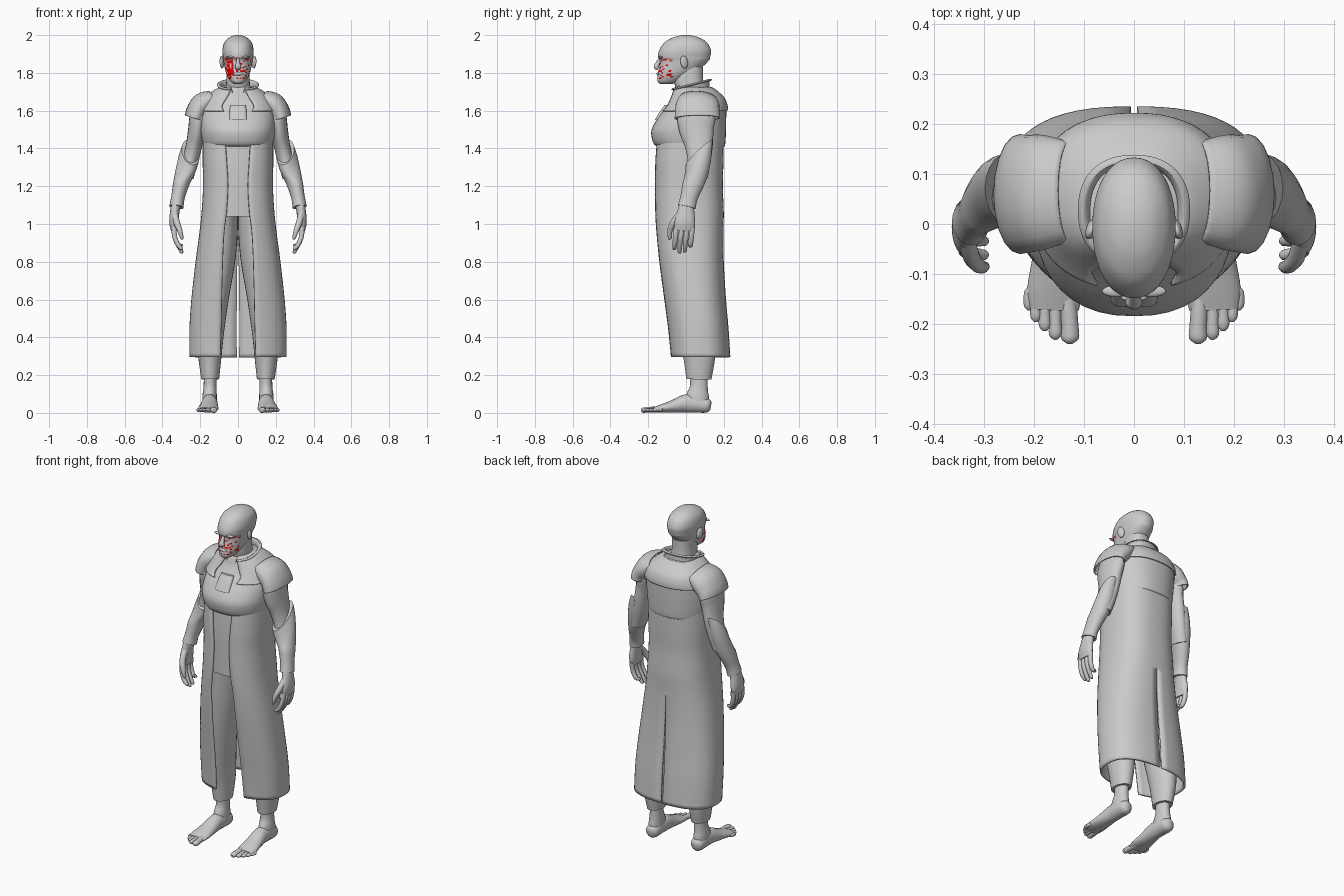
import bpy, math, random
from mathutils import Vector

random.seed(4)

def dense(rows, n):
    """Catmull-Rom interpolation through rows of numbers."""
    rows = [Vector(r) for r in rows]
    out = []
    for i in range(len(rows) - 1):
        a, b, c, d = rows[max(i - 1, 0)], rows[i], rows[i + 1], rows[min(i + 2, len(rows) - 1)]
        for k in range(n):
            t = k / n
            out.append(0.5 * (2 * b + (c - a) * t + (2 * a - 5 * b + 4 * c - d) * t ** 2
                              + (3 * b - a - 3 * c + d) * t ** 3))
    return out + [rows[-1]]

def spow(v, e):
    return math.copysign(abs(v) ** e, v)

def make(name, rings, closed, caps, mirror=False, thick=0.0):
    """Skin a list of point rings into a smooth mesh object."""
    s = len(rings[0])
    verts = [p for r in rings for p in r]
    faces = []
    for i in range(len(rings) - 1):
        for j in range(s if closed else s - 1):
            k = (j + 1) % s
            faces.append((i * s + j, i * s + k, (i + 1) * s + k, (i + 1) * s + j))
    if caps:
        faces.append(tuple(reversed(range(s))))
        faces.append(tuple(range(len(verts) - s, len(verts))))
    me = bpy.data.meshes.new(name)
    me.from_pydata(verts, [], faces)
    ob = bpy.data.objects.new(name, me)
    bpy.context.collection.objects.link(ob)
    bpy.ops.object.select_all(action='DESELECT')
    ob.select_set(True)
    bpy.context.view_layer.objects.active = ob
    bpy.ops.object.mode_set(mode='EDIT')
    bpy.ops.mesh.select_all(action='SELECT')
    bpy.ops.mesh.normals_make_consistent(inside=False)
    bpy.ops.object.mode_set(mode='OBJECT')
    bpy.ops.object.shade_smooth_by_angle(angle=math.radians(40))
    if mirror:
        ob.modifiers.new("Mirror", 'MIRROR').use_clip = True
    if thick:
        ob.modifiers.new("Solidify", 'SOLIDIFY').thickness = thick
    return ob

def loft(name, rows, p=2.3, n=4, seg=40, caps=True):
    """Closed horizontal rings: z, half width, front y, back y."""
    rings = []
    for z, rx, yf, yb in dense(rows, n):
        ang = [2 * math.pi * j / seg for j in range(seg)]
        rings.append([(rx * spow(math.sin(a), 2 / p),
                       (yf + yb) / 2 - (yb - yf) / 2 * spow(math.cos(a), 2 / p), z) for a in ang])
    return make(name, rings, True, caps)

def shell(name, rows, p=2.3, n=4, seg=24, thick=0.012):
    """Mirrored half rings: z, half width, front y, back y, front gap, back gap."""
    rings = []
    for z, rx, yf, yb, gf, gb in dense(rows, n):
        a0, a1 = (math.asin(min(1, max(g, 0) / rx) ** (p / 2)) for g in (gf, gb))
        ang = [a0 + (math.pi - a0 - a1) * j / seg for j in range(seg + 1)]
        rings.append([(rx * max(math.sin(a), 0) ** (2 / p),
                       (yf + yb) / 2 - (yb - yf) / 2 * spow(math.cos(a), 2 / p), z) for a in ang])
    return make(name, rings, False, False, True, thick)

def tube(name, rows, n=4, seg=20, caps=True, thick=0.0, mirror=True):
    """Elliptical tube along a path: x, y, z, side radius, depth radius."""
    pts = dense(rows, n)
    rings = []
    for i, q in enumerate(pts):
        t = (pts[min(i + 1, len(pts) - 1)] - pts[max(i - 1, 0)])
        t = Vector(t[:3]).normalized()
        u = Vector((1, 0, 0))
        u = (u - t * u.dot(t)).normalized()
        v = t.cross(u)
        rings.append([Vector(q[:3]) + u * q[3] * math.cos(a) + v * q[4] * math.sin(a)
                      for a in (2 * math.pi * j / seg for j in range(seg))])
    return make(name, rings, True, caps, mirror, thick)

def ball(name, loc, scale, rot=(0, 0, 0)):
    bpy.ops.mesh.primitive_uv_sphere_add(segments=16, ring_count=10, location=loc, rotation=rot)
    ob = bpy.context.object
    ob.name, ob.scale = name, scale
    bpy.ops.object.shade_smooth()

# Head, with red markings on the face
head = loft("head", [(1.742, .022, -.138, -.07), (1.755, .04, -.15, -.03), (1.79, .06, -.15, .03),
                     (1.83, .071, -.142, .085), (1.865, .077, -.138, .12), (1.885, .08, -.148, .128),
                     (1.92, .083, -.142, .132), (1.96, .073, -.115, .112), (1.985, .05, -.075, .075),
                     (1.996, .028, -.04, .04), (2.0, .008, -.012, .012)], p=2.15, n=5)
grey = bpy.data.materials.new("skin_grey")
grey.diffuse_color = (.6, .6, .6, 1)
red = bpy.data.materials.new("marking_red")
red.diffuse_color = (.85, .0, .0, 1)
head.data.materials.append(grey)
head.data.materials.append(red)
for f in head.data.polygons:
    c = f.center
    if c.y < -.075 and 1.765 < c.z < 1.88 and random.random() < (.75 if c.x < -.025 else .2):
        f.material_index = 1
tube("nose", [(0, -.138, 1.875, .008, .008), (0, -.15, 1.85, .011, .012),
              (0, -.157, 1.832, .017, .014), (0, -.146, 1.822, .012, .008)], mirror=False)
ball("lips", (0, -.147, 1.795), (.026, .009, .009))
for s in (-1, 1):
    ball("brow", (s * .034, -.134, 1.882), (.03, .012, .007))
    ball("ear", (s * .085, -.01, 1.857), (.011, .021, .034), (.2, 0, s * .35))
loft("neck", [(1.6, .08, -.05, .12), (1.7, .066, -.05, .1), (1.76, .062, -.065, .09), (1.83, .06, -.06, .09)])

# Long coat, open down the front and split at the back
shell("long_coat", [(.295, .258, -.085, .235, .095, .006), (.45, .257, -.1, .225, .09, .008),
                    (.6, .247, -.12, .212, .087, .006), (.8, .225, -.147, .2, .082, .004),
                    (.95, .205, -.162, .198, .075, 0), (1.06, .193, -.167, .2, .062, 0),
                    (1.2, .185, -.167, .195, .054, 0), (1.32, .187, -.167, .198, .06, 0),
                    (1.45, .187, -.16, .2, .07, 0)], p=2.5, n=5)
loft("inner_tunic", [(1.04, .178, -.15, .185), (1.2, .17, -.153, .18), (1.32, .173, -.152, .18),
                     (1.46, .175, -.145, .185)], p=2.5)

# Cropped jacket, yoke and collar
loft("cropped_jacket", [(1.41, .172, -.14, .2), (1.418, .184, -.165, .207), (1.45, .192, -.18, .21),
                        (1.5, .198, -.182, .212), (1.56, .198, -.15, .213), (1.62, .19, -.105, .212),
                        (1.67, .165, -.075, .195), (1.71, .115, -.062, .15), (1.73, .08, -.05, .12)])
shell("shoulder_yoke", [(1.6, .203, -.132, .222, .075, 0), (1.63, .194, -.11, .22, .085, 0),
                        (1.67, .175, -.086, .203, .06, 0), (1.71, .125, -.07, .16, .04, 0),
                        (1.725, .095, -.062, .135, .035, 0)], thick=.008)
collar = shell("collar", [(1.695, .09, -.06, .12, .025, 0), (1.725, .088, -.065, .118, .03, 0),
                          (1.742, .1, -.078, .125, .04, 0), (1.735, .112, -.085, .138, .05, 0)], thick=.006)
for v in collar.data.vertices:
    v.co.z += (v.co.y - .02) * .25
loft("chest_placket", [(1.55, .048, -.166, -.08), (1.6, .045, -.135, -.06), (1.63, .04, -.112, -.05)], p=5)

# Cap sleeves and arms
tube("cap_sleeve", [(.13, .065, 1.665, .045, .1), (.18, .063, 1.635, .065, .115),
                    (.215, .06, 1.595, .06, .118), (.228, .06, 1.56, .055, .12)], caps=False, thick=.008)
tube("upper_arm", [(.195, .06, 1.65, .04, .07), (.208, .055, 1.57, .048, .1), (.217, .056, 1.5, .047, .092),
                   (.232, .068, 1.42, .043, .075), (.25, .07, 1.34, .042, .062), (.275, .06, 1.25, .04, .055)])
bracer = tube("bracer", [(.25, .07, 1.37, .05, .072), (.273, .062, 1.3, .053, .07),
                         (.299, .04, 1.22, .044, .058), (.318, .016, 1.14, .036, .046),
                         (.326, .004, 1.09, .038, .048)], thick=.006)
for v in bracer.data.vertices:
    v.co.z += (v.co.y - .06) * max(0, min(1, (v.co.z - 1.22) / .12))

# Hands
tube("palm", [(.323, .008, 1.13, .026, .034), (.334, .0, 1.07, .025, .044),
              (.34, -.006, 1.01, .024, .055), (.337, -.008, .965, .018, .052)])
for i in range(4):
    y, tip = -.05 + .028 * i, (.862, .845, .85, .88)[i]
    tube("finger", [(.338, y, .985, .014, .014), (.336, y - .005, .935, .013, .014),
                    (.318, y - .01, .89, .012, .013), (.298, y - .012, tip + .006, .009, .01),
                    (.296, y - .012, tip, .003, .004)], n=3, seg=10)
tube("thumb", [(.335, -.025, 1.06, .017, .018), (.325, -.065, 1.01, .017, .018),
               (.308, -.085, .965, .014, .014), (.297, -.085, .925, .009, .01),
               (.296, -.084, .918, .003, .004)], n=3, seg=12)

# Trousers and bare feet
tube("trouser_leg", [(.088, .02, 1.1, .088, .14), (.09, .025, .95, .088, .13), (.108, .025, .8, .092, .118),
                     (.132, .03, .6, .082, .1), (.147, .055, .42, .072, .095), (.149, .07, .3, .062, .085),
                     (.147, .068, .178, .047, .066)], seg=28)
tube("ankle", [(.147, .068, .22, .034, .048), (.148, .068, .14, .034, .047), (.15, .062, .09, .038, .06),
               (.15, .06, .04, .038, .062)])
tube("foot", [(.15, .132, .035, .012, .02), (.15, .115, .038, .036, .037), (.15, .06, .047, .04, .046),
              (.15, .0, .05, .042, .048), (.154, -.07, .034, .049, .033), (.158, -.13, .023, .055, .022),
              (.16, -.17, .016, .05, .014)])
for x, y, r in ((.128, -.238, .018), (.157, -.23, .013), (.178, -.213, .012), (.196, -.195, .011), (.209, -.172, .011)):
    tube("toe", [(x * .8 + .032, -.13, .02, r, r), (x, y + .035, .016, r * .95, r * .85),
                 (x, y + .01, .014, r, r * .8), (x, y, .012, r * .4, r * .4)], n=3, seg=10)
